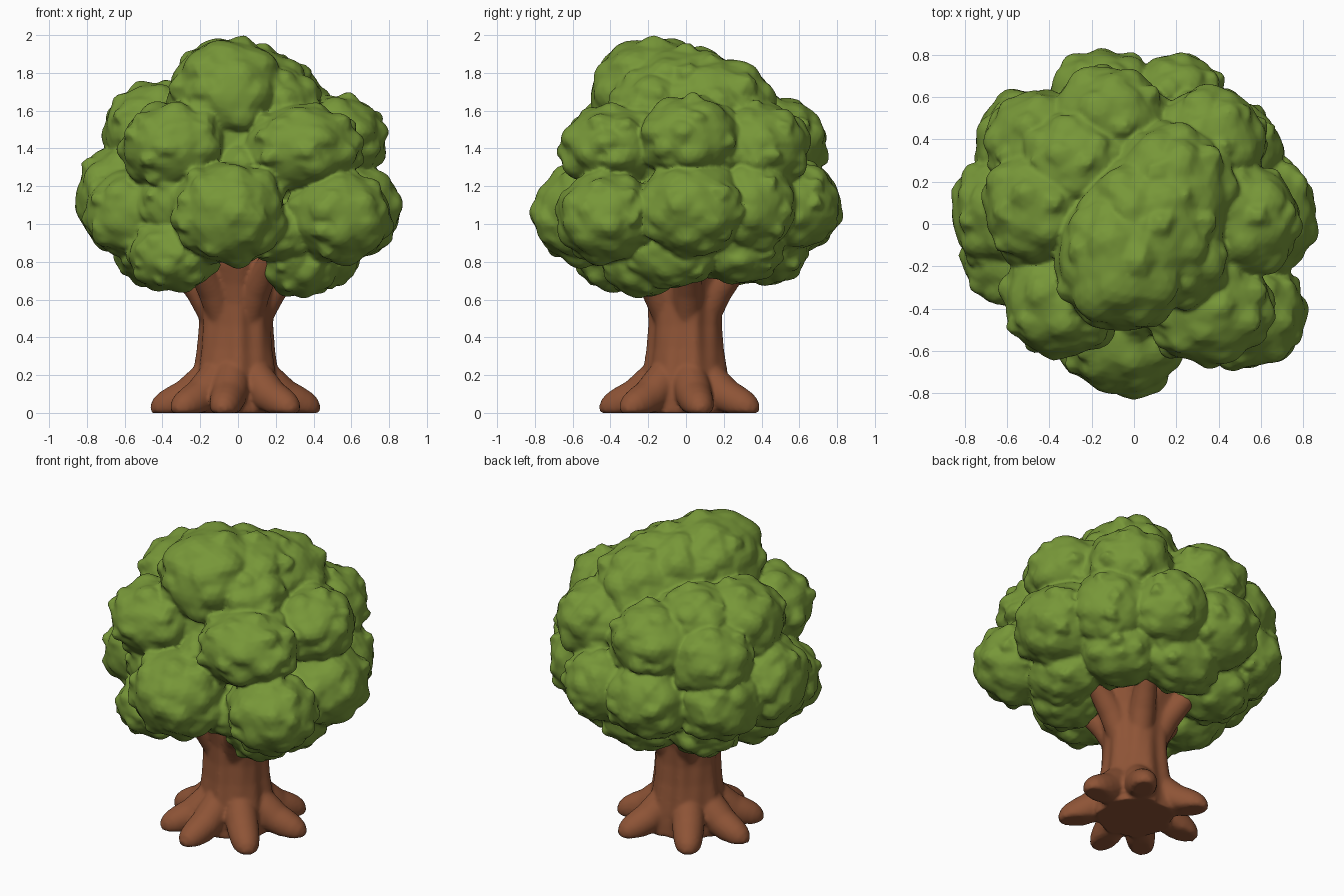
import bpy, bmesh, math, random
from mathutils import Vector, noise

if "Cube" in bpy.data.objects:
    bpy.data.objects.remove(bpy.data.objects["Cube"])

random.seed(11)


def material(name, color):
    m = bpy.data.materials.new(name)
    m.diffuse_color = (*color, 1)
    m.use_nodes = True
    m.node_tree.nodes["Principled BSDF"].inputs["Base Color"].default_value = m.diffuse_color
    return m


def finish(name, bm, mat, voxel, smooth):
    """Fuse the overlapping pieces into one soft, clay-like skin."""
    bmesh.ops.recalc_face_normals(bm, faces=bm.faces)
    mesh = bpy.data.meshes.new(name)
    bm.to_mesh(mesh)
    bm.free()
    mesh.materials.append(mat)
    obj = bpy.data.objects.new(name, mesh)
    bpy.context.collection.objects.link(obj)
    rm = obj.modifiers.new("Fuse", 'REMESH')
    rm.mode = 'VOXEL'
    rm.voxel_size = voxel
    rm.use_smooth_shade = True
    sm = obj.modifiers.new("Soften", 'SMOOTH')
    sm.factor = 0.5
    sm.iterations = smooth
    return obj


def tube(bm, path, radii, sides=20, ridge=0.0):
    """Closed tapered tube along a path, flattened onto the ground."""
    pts = [Vector(p) for p in path]
    rings = []
    for i, (p, r) in enumerate(zip(pts, radii)):
        t = (pts[min(i + 1, len(pts) - 1)] - pts[max(i - 1, 0)]).normalized()
        u = t.cross(Vector((0.3, 1, 0.05))).normalized()
        v = t.cross(u)
        ring = []
        for k in range(sides):
            a = math.tau * k / sides
            f = 1 + ridge * (math.sin(7 * a + 2.5 * p.z) + 0.6 * math.sin(11 * a - 3 * p.z))
            q = p + (u * math.cos(a) + v * math.sin(a)) * r * f
            q.z = max(q.z, 0)
            ring.append(bm.verts.new(q))
        rings.append(ring)
    for a, b in zip(rings, rings[1:]):
        for k in range(sides):
            n = (k + 1) % sides
            bm.faces.new((a[k], a[n], b[n], b[k]))
    bm.faces.new(rings[0][::-1])
    bm.faces.new(rings[-1])


def puff(bm, center, size, lumps=32):
    """Leaf ball: an ellipsoid whose outline is swollen by many small lumps."""
    center = Vector(center)
    balls = []
    for i in range(lumps):
        z = 1 - 2 * (i + 0.5) / lumps
        a = i * 2.39996 + random.uniform(-0.4, 0.4)
        s = math.sqrt(1 - z * z)
        d = Vector((s * math.cos(a), s * math.sin(a), z + random.uniform(-.12, .12))).normalized()
        small = i % 4 == 0
        rad = random.uniform(0.15, 0.2) if small else random.uniform(0.22, 0.4)
        reach = random.uniform(1.02, 1.07) if small else random.uniform(0.98, 1.04)
        balls.append((d * (reach - rad), rad))
    for v in bmesh.ops.create_icosphere(bm, subdivisions=4, radius=1)["verts"]:
        d = v.co.normalized()
        best = 0.92
        for c, rad in balls:
            b = d.dot(c)
            disc = rad * rad - c.length_squared + b * b
            if b > 0 and disc > 0:
                best = max(best, b + math.sqrt(disc))
        best += 0.05 * noise.noise(d * 3 + center * 9)
        d = d * best
        v.co = center + Vector((d.x * size[0], d.y * size[1], d.z * size[2]))


green = material("leaf green", (0.185, 0.31, 0.04))
brown = material("bark brown", (0.27, 0.088, 0.037))

# Trunk column, widening into the crown
bm = bmesh.new()
zs = (0, .08, .16, .24, .34, .46, .58, .68, .78, .90, 1.0)
rs = (.23, .23, .225, .214, .20, .192, .196, .217, .25, .27, .22)
tube(bm, [(-0.01, 0, z) for z in zs], rs, 72, 0.035)
# Seven spreading roots
root = [(.08, .32, .06), (.13, .22, .085), (.19, .14, .10), (.26, .085, .095),
        (.33, .055, .088), (.38, .035, .078), (.42, .02, .06), (.45, .012, .025)]
for deg in (-45, 12, 57, 125, 176, -137, -98):
    a = math.radians(deg)
    bend = random.uniform(-.12, .12)
    tube(bm, [(d * math.cos(a + bend * d) - .01, d * math.sin(a + bend * d) - .01, z)
              for d, z, r in root], [r for d, z, r in root])
# Branches reaching into the leaves
limb = [(.10, .46, .07), (.14, .56, .08), (.19, .65, .08), (.27, .74, .07),
        (.36, .83, .06), (.43, .92, .05)]
for a in (0.05, 1.1, 2.2, 3.2, 4.0, 5.3):
    tube(bm, [(d * math.cos(a) - .01, d * math.sin(a), z) for d, z, r in limb],
         [r for d, z, r in limb])
finish("trunk", bm, brown, 0.012, 4)

# Leaf balls of the crown, as x, y, z, then half-widths
tops = [(-.05, -.17, 1.69, .34, .36, .31), (.17, .14, 1.60, .32, .36, .30),
        (.06, -.02, 1.67, .36, .36, .29), (.22, -.16, 1.60, .24, .26, .24)]
middle = [(-.34, -.36, 1.41, .30, .29, .25), (.34, -.38, 1.40, .33, .30, .25),
          (.52, .02, 1.45, .28, .29, .24), (.36, .38, 1.40, .28, .29, .26),
          (-.12, .47, 1.42, .31, .29, .26), (-.44, .08, 1.49, .29, .30, .28),
          (-.44, .38, 1.36, .28, .27, .26), (-.28, .28, 1.54, .27, .26, .22)]
lower = [(-.05, -.53, 1.06, .32, .30, .29), (.54, -.42, 1.04, .29, .28, .26),
         (.59, .03, 1.08, .29, .31, .27), (.45, .34, 1.10, .27, .26, .27),
         (.20, .57, 1.10, .26, .25, .25), (-.14, .56, 1.09, .29, .28, .27),
         (-.50, .36, 1.10, .27, .29, .26), (-.61, .05, 1.13, .27, .30, .29),
         (-.55, -.17, 1.06, .28, .25, .25), (-.32, -.34, 1.12, .23, .22, .22)]
under = [(-.34, -.36, .84, .26, .24, .21), (.33, -.22, .81, .23, .24, .21),
         (.46, -.08, .85, .20, .27, .20), (.34, .28, .87, .25, .25, .20),
         (.02, .44, .87, .28, .22, .20), (-.34, .30, .87, .25, .25, .20),
         (-.44, -.03, .87, .23, .28, .21), (.22, -.40, .96, .22, .18, .17)]
bm = bmesh.new()
for x, y, z, *size in tops + middle + lower + under:
    puff(bm, (x, y, z), size)
# Lumpy heart filling the gaps between the balls
puff(bm, (0, .02, 1.26), (.59, .53, .44), 60)
finish("crown", bm, green, 0.0115, 1)
